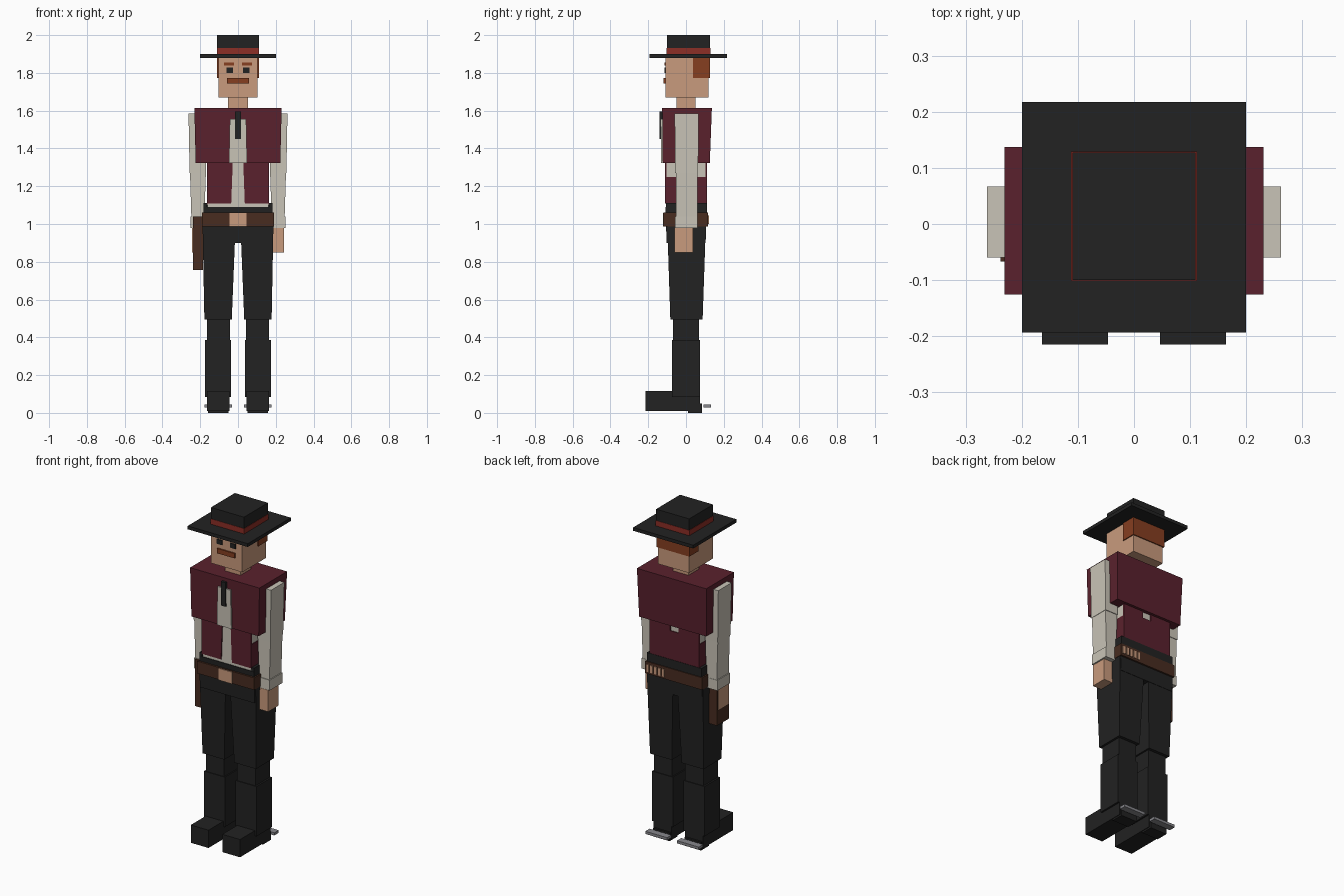
import bpy, bmesh

if "Cube" in bpy.data.objects:
    bpy.data.objects.remove(bpy.data.objects["Cube"])


def material(name, r, g, b):
    m = bpy.data.materials.new(name)
    lin = [((c / 255 + 0.055) / 1.055) ** 2.4 for c in (r, g, b)]
    m.diffuse_color = (*lin, 1.0)
    m.use_nodes = True
    m.node_tree.nodes["Principled BSDF"].inputs["Base Color"].default_value = m.diffuse_color
    return m


BLACK = material("black cloth", 34, 34, 34)
MAROON = material("maroon vest", 90, 33, 45)
CREAM = material("cream shirt", 201, 196, 183)
SKIN = material("skin", 201, 155, 125)
BROWN = material("brown leather", 72, 44, 32)
HAIR = material("auburn hair", 134, 62, 32)
RED = material("red band", 140, 46, 38)
GREY = material("grey metal", 135, 135, 140)


def block(name, mat, x, y, z, x2=None, y2=None):
    """Box over ranges x, y, z; x2 and y2 give different ranges at the top."""
    bm = bmesh.new()
    rings = []
    for (a, b), (c, d), h in ((x, y, z[0]), (x2 or x, y2 or y, z[1])):
        rings.append([bm.verts.new(p) for p in
                      ((a, c, h), (b, c, h), (b, d, h), (a, d, h))])
    low, high = rings
    bm.faces.new(low[::-1])
    bm.faces.new(high)
    for i in range(4):
        j = (i + 1) % 4
        bm.faces.new((low[i], low[j], high[j], high[i]))
    bmesh.ops.recalc_face_normals(bm, faces=bm.faces)
    me = bpy.data.meshes.new(name)
    bm.to_mesh(me)
    bm.free()
    me.materials.append(mat)
    ob = bpy.data.objects.new(name, me)
    bpy.context.collection.objects.link(ob)
    return ob


def pair(name, mat, x, y, z, x2=None, y2=None):
    """Same block on both sides of the body."""
    def flip(r):
        return (-r[1], -r[0]) if r else None
    block("right_" + name, mat, x, y, z, x2, y2)
    block("left_" + name, mat, flip(x), y, z, flip(x2), y2)


def wide(w):
    return (-w, w)


# Hat
block("hat_brim", BLACK, wide(.2), (-.193, .217), (1.88, 1.9))
block("hat_band", RED, wide(.112), (-.102, .129), (1.9, 1.932))
block("hat_crown", BLACK, wide(.11), (-.1, .127), (1.932, 2.0))

# Head and face
block("head", SKIN, wide(.104), (-.109, .12), (1.67, 1.88))
block("hair", HAIR, wide(.11), (.037, .126), (1.772, 1.88))
block("neck", SKIN, wide(.052), wide(.05), (1.6, 1.67))
pair("eye", BLACK, (.027, .062), (-.115, -.108), (1.8, 1.828))
pair("eyebrow", HAIR, (.022, .074), (-.115, -.108), (1.838, 1.855))
block("moustache", HAIR, wide(.058), (-.118, -.108), (1.745, 1.774))

# Upper vest, shirt front and tie
block("upper_vest", MAROON, wide(.224), (-.123, .126), (1.322, 1.615),
      wide(.231), (-.126, .137))
block("shirt_front", CREAM, wide(.048), (-.132, -.12), (1.322, 1.555),
      wide(.043), (-.134, -.12))
block("tie", BLACK, wide(.015), (-.14, -.12), (1.45, 1.595))

# Lower torso with thin vest panels
block("shirt_torso", CREAM, wide(.161), (-.104, .104), (1.0, 1.322))
pair("vest_front", MAROON, (.036, .165), (-.11, -.103), (1.108, 1.322),
     (.028, .165))
pair("vest_side", MAROON, (.158, .165), (-.104, .104), (1.1, 1.25))
pair("vest_back", MAROON, (0, .165), (.103, .11), (1.1, 1.283))
pair("vest_back_top", MAROON, (.028, .165), (.103, .11), (1.283, 1.322))

# Arms
pair("upper_arm", CREAM, (.17, .256), (-.058, .064), (1.27, 1.585),
     (.17, .262), (-.06, .067))
pair("forearm", CREAM, (.178, .247), (-.054, .06), (1.04, 1.27),
     (.17, .254))
pair("cuff", CREAM, (.182, .252), (-.058, .062), (.978, 1.04))
pair("hand", SKIN, (.185, .243), (-.06, .036), (.848, .978))

# Waist and belt
block("hips", BLACK, wide(.182), (-.103, .104), (.9, 1.09), None,
      (-.108, .11))
pair("waistband_side", BLACK, (.164, .182), (-.106, .109), (1.06, 1.112))
block("waistband_back", BLACK, wide(.182), (.1, .112), (1.06, 1.112))
block("belt", BROWN, wide(.19), (-.118, .117), (.987, 1.06))
block("buckle", SKIN, wide(.045), (-.123, -.117), (.987, 1.058))
for i in range(5):
    x = .06 + i * .026
    block("cartridge", SKIN, (x, x + .015), (.116, .122), (1.0, 1.045))
block("holster", BROWN, (-.238, -.185), (-.067, .045), (.757, 1.04))

# Legs and boots
pair("thigh", BLACK, (.033, .178), (-.083, .088), (.495, 1.02),
     (.012, .188), (-.1, .106))
pair("shin", BLACK, (.043, .165), (-.07, .07), (.37, .495))
pair("boot_shaft", BLACK, (.036, .175), (-.074, .074), (.085, .385))
pair("foot", BLACK, (.046, .164), (-.215, .074), (.01, .117))
pair("heel", BLACK, (.05, .16), (.01, .085), (0, .05))
pair("spur", GREY, (.033, .178), (.092, .133), (.028, .044))
